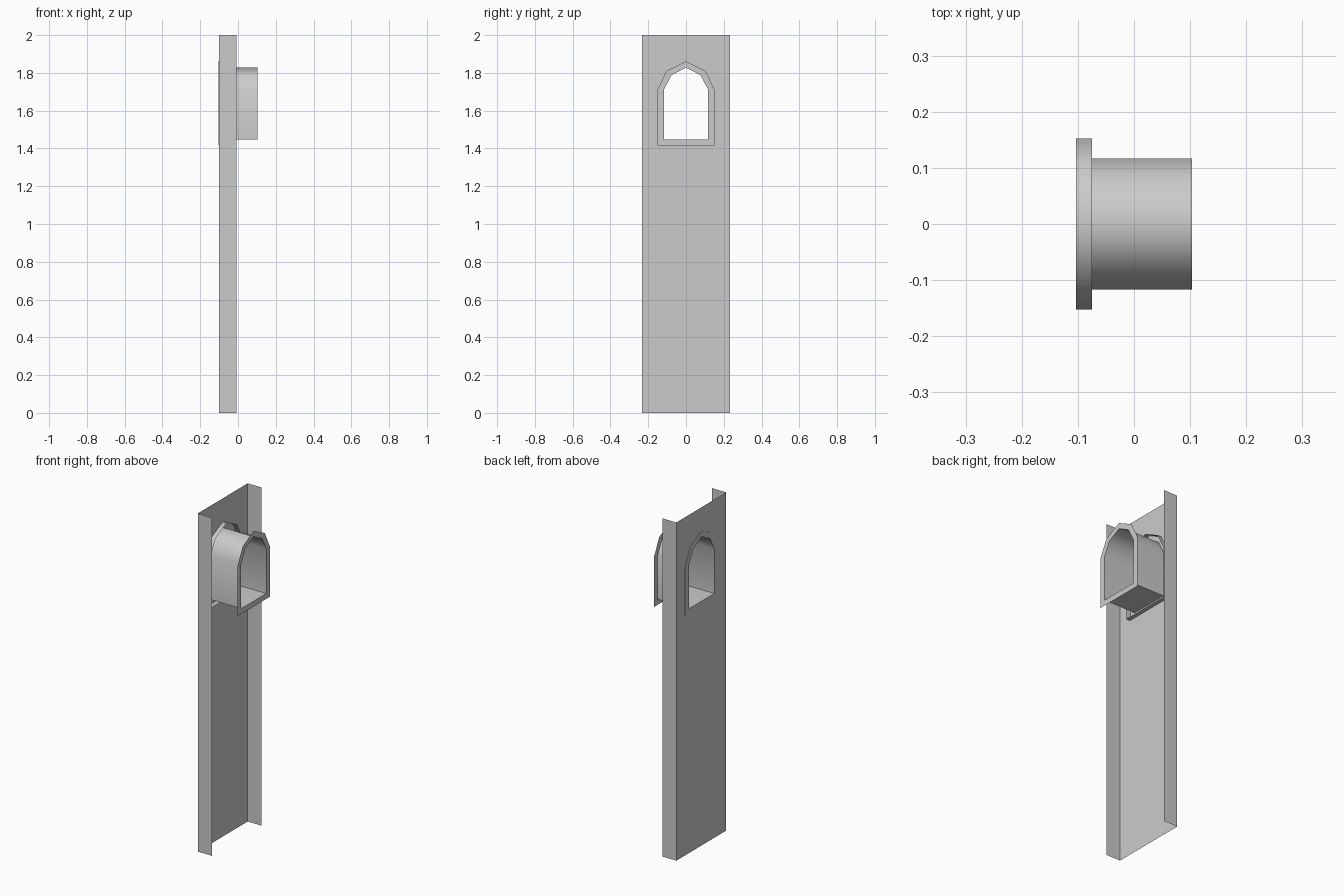
import bpy
import bmesh
import math

cube = bpy.data.objects.get("Cube")
if cube:
    bpy.data.objects.remove(cube, do_unlink=True)

grey = bpy.data.materials.new("plain grey")
grey.use_nodes = True
GREY = (0.6, 0.6, 0.6, 1)
grey.diffuse_color = GREY
grey.node_tree.nodes["Principled BSDF"].inputs["Base Color"].default_value = GREY

# Key positions
BACK, PLATE, LIP, FOLD, FRONT = -0.103, -0.1, -0.075, -0.008, 0.103
HALF_W, HEIGHT = 0.233, 2.0


def arch(half, bottom, spring, shoulder_y, shoulder_z, top):
    """Closed pointed-arch outline as (y, z) points."""
    right = [(half, bottom), (half, spring), (shoulder_y, shoulder_z)]
    return right + [(0, top)] + [(-y, z) for y, z in reversed(right)]


OUTER = arch(0.152, 1.415, 1.71, 0.103, 1.81, 1.862)
INNER = arch(0.117, 1.447, 1.71, 0.078, 1.787, 1.828)


def finish(name, bm, smooth=False):
    mesh = bpy.data.meshes.new(name)
    bm.to_mesh(mesh)
    bm.free()
    mesh.materials.append(grey)
    obj = bpy.data.objects.new(name, mesh)
    bpy.context.collection.objects.link(obj)
    if smooth:
        bpy.ops.object.select_all(action='DESELECT')
        obj.select_set(True)
        bpy.context.view_layer.objects.active = obj
        bpy.ops.object.shade_smooth_by_angle(angle=math.radians(60))
    return obj


def strip(name, loop_a, xa, loop_b, xb, smooth=False):
    """Sheet joining two matching closed outlines."""
    bm = bmesh.new()
    a = [bm.verts.new((xa, y, z)) for y, z in loop_a]
    b = [bm.verts.new((xb, y, z)) for y, z in loop_b]
    n = len(a)
    for i in range(n):
        j = (i + 1) % n
        bm.faces.new((a[i], a[j], b[j], b[i]))
    return finish(name, bm, smooth)


# Back panel with the arched opening
bm = bmesh.new()
sheet = [(-HALF_W, 0), (HALF_W, 0), (HALF_W, HEIGHT), (-HALF_W, HEIGHT)]
edges = []
for loop in (sheet, OUTER):
    vs = [bm.verts.new((PLATE, y, z)) for y, z in loop]
    edges += [bm.edges.new((vs[i - 1], vs[i])) for i in range(len(vs))]
bmesh.ops.triangle_fill(bm, use_beauty=True, use_dissolve=False,
                        edges=edges, normal=(1, 0, 0))
finish("back_panel", bm)

# Folded side edges of the panel
for name, side in (("left_fold", 1), ("right_fold", -1)):
    bm = bmesh.new()
    y = side * HALF_W
    corners = [(PLATE, 0), (FOLD, 0), (FOLD, HEIGHT), (PLATE, HEIGHT)]
    bm.faces.new([bm.verts.new((x, y, z)) for x, z in corners[::-side]])
    finish(name, bm)

# Arched sleeve, its front and rear rims, and the collar round the opening
strip("sleeve", INNER, BACK, INNER, FRONT, True)
strip("front_rim", OUTER, FRONT, INNER, FRONT)
strip("rear_rim", INNER, BACK, OUTER, BACK)
strip("collar", OUTER, BACK, OUTER, LIP, True)
